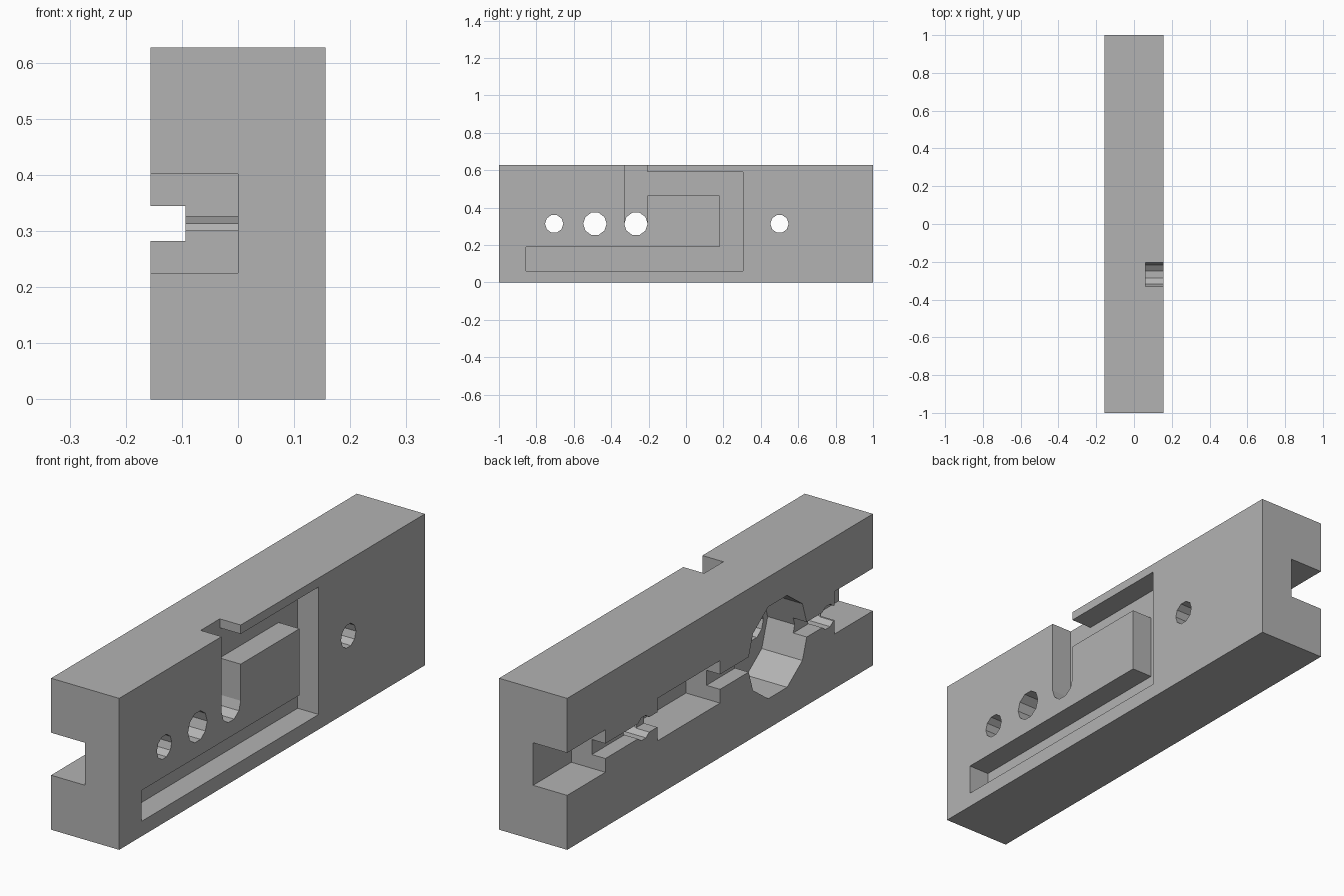
import bpy
import bmesh
from math import cos, sin, tau

if "Cube" in bpy.data.objects:
    bpy.data.objects.remove(bpy.data.objects["Cube"], do_unlink=True)

HALF_X, HEIGHT = 0.156, 0.627
MID = HEIGHT / 2
OUT = 0.3  # how far cutters reach past the block

grey = bpy.data.materials.new("plain grey")
grey.use_nodes = True
colour = (0.45, 0.45, 0.45, 1)
grey.diffuse_color = colour
grey.node_tree.nodes["Principled BSDF"].inputs["Base Color"].default_value = colour


def prism(name, profile, x0, x1):
    """Extrude a (y, z) profile along x."""
    bm = bmesh.new()
    face = bm.faces.new([bm.verts.new((x0, y, z)) for y, z in profile])
    move = bmesh.ops.extrude_face_region(bm, geom=[face])["geom"]
    verts = [v for v in move if isinstance(v, bmesh.types.BMVert)]
    bmesh.ops.translate(bm, verts=verts, vec=(x1 - x0, 0, 0))
    bmesh.ops.recalc_face_normals(bm, faces=bm.faces)
    mesh = bpy.data.meshes.new(name)
    bm.to_mesh(mesh)
    bm.free()
    mesh.materials.append(grey)
    obj = bpy.data.objects.new(name, mesh)
    bpy.context.collection.objects.link(obj)
    return obj


def rect(y0, y1, z0, z1):
    return [(y0, z0), (y1, z0), (y1, z1), (y0, z1)]


def ring(y, radius, sides=10):
    return [(y + radius * cos(tau * i / sides), MID + radius * sin(tau * i / sides))
            for i in range(sides)]


block = prism("block", rect(-1, 1, 0, HEIGHT), -HALF_X, HALF_X)


def cut(name, profile, x0, x1):
    cutter = prism(name, profile, x0, x1)
    cutter.hide_render = True
    mod = block.modifiers.new(name, "BOOLEAN")
    mod.operation, mod.solver, mod.object = "DIFFERENCE", "EXACT", cutter
    bpy.context.view_layer.objects.active = block
    bpy.ops.object.modifier_apply(modifier=name)
    bpy.data.objects.remove(cutter, do_unlink=True)


# Narrow channel along the whole right face
cut("narrow_channel", rect(-1.2, 1.2, MID - 0.031, MID + 0.031), -OUT, -0.094)

# Wider, deeper pockets at both ends and in the middle
for y0, y1 in ((-1.2, -0.75), (0, 0.41), (0.75, 1.2)):
    cut("wide_pocket", rect(y0, y1, MID - 0.088, MID + 0.088), -OUT, 0)

# Large round recess
cut("round_recess", ring(-0.377, 0.2), -OUT, 0.03)

# Winding groove on the left face, open at the top
groove = [(-0.33, MID), (-0.205, MID), (-0.205, 0.465), (0.18, 0.465),
          (0.18, 0.19), (-0.855, 0.19), (-0.855, 0.062), (0.305, 0.062),
          (0.305, 0.59), (-0.205, 0.59), (-0.205, 0.8), (-0.33, 0.8)]
cut("winding_groove", groove, 0.06, OUT)

# Holes through the block
for y, radius in ((-0.705, 0.049), (-0.487, 0.0625), (-0.2675, 0.0625), (0.5, 0.049)):
    cut("through_hole", ring(y, radius), -OUT, OUT)
